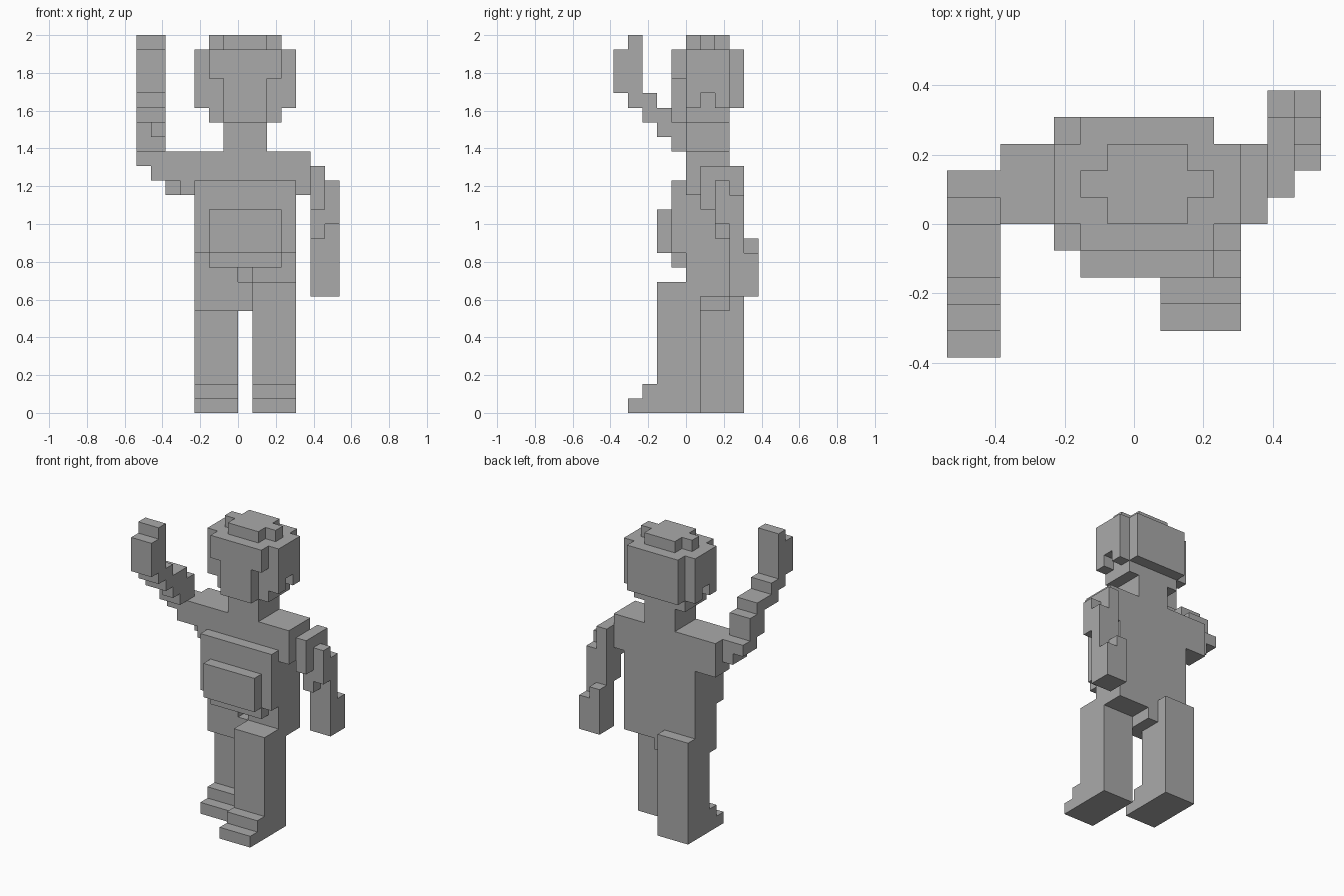
import bpy
import bmesh
from mathutils import Vector

UNIT = 2 / 26  # edge of one block

cube = bpy.data.objects.get("Cube")
if cube:
    bpy.data.objects.remove(cube, do_unlink=True)

grey = bpy.data.materials.new("plain grey")
grey.use_nodes = True
colour = (0.4, 0.4, 0.4, 1)
grey.diffuse_color = colour
grey.node_tree.nodes["Principled BSDF"].inputs["Base Color"].default_value = colour


def cells(x, y, z):
    """All block cells inside the three (start, end) ranges."""
    return {(i, j, k) for i in range(*x) for j in range(*y) for k in range(*z)}


def build(name, filled):
    """Skin a set of cells with merged flat outer faces."""
    bm = bmesh.new()
    for cell in filled:
        for axis in range(3):
            for side in (0, 1):
                step = [0, 0, 0]
                step[axis] = 2 * side - 1
                if tuple(c + s for c, s in zip(cell, step)) in filled:
                    continue
                corners = []
                for u, v in ((0, 0), (1, 0), (1, 1), (0, 1)):
                    p = Vector(cell)
                    p[axis] += side
                    p[(axis + 1) % 3] += u
                    p[(axis + 2) % 3] += v
                    corners.append(bm.verts.new(p * UNIT))
                bm.faces.new(corners if side else corners[::-1])
    bmesh.ops.remove_doubles(bm, verts=bm.verts, dist=UNIT / 100)
    bmesh.ops.dissolve_limit(bm, angle_limit=0.01, verts=bm.verts, edges=bm.edges)
    mesh = bpy.data.meshes.new(name)
    bm.to_mesh(mesh)
    bm.free()
    mesh.materials.append(grey)
    bpy.context.collection.objects.link(bpy.data.objects.new(name, mesh))


# Head: skull, jaw, back of hair, fringe, face
head = cells((-3, 4), (0, 3), (21, 25))
head |= cells((-2, 3), (0, 3), (20, 21))
head |= cells((-2, 3), (3, 4), (21, 25))
head |= cells((-2, 3), (-1, 0), (23, 25))
head |= cells((-1, 2), (-1, 0), (20, 23))
# Ear notches
for x in (-3, 3):
    head -= cells((x, x + 1), (1, 2), (21, 22))
build("head", head)

# Crown
build("crown", cells((-1, 2), (0, 3), (25, 26)) | cells((-2, 3), (1, 2), (25, 26)))

# Neck
build("neck", cells((-1, 2), (0, 3), (18, 20)))

# Torso with shoulders, hips and a small front recess
torso = cells((-3, 4), (0, 3), (8, 16))
torso |= cells((-3, 1), (0, 3), (7, 8))
torso |= cells((-5, 5), (0, 3), (15, 18))
torso -= cells((-5, -4), (0, 1), (15, 16))
torso -= cells((0, 1), (0, 1), (9, 10))
build("torso", torso)

# Chest and belly plates
build("chest_plate", cells((-3, 4), (-1, 0), (11, 16)) | cells((-2, 3), (-1, 0), (10, 11)))
build("belly_plate", cells((-2, 3), (-2, -1), (11, 14)))

# Legs in mid stride, each with a stepped toe
for name, x, y in (("left_leg", 1, -2), ("right_leg", -3, 1)):
    leg = cells((x, x + 3), (y, y + 3), (0, 9))
    for height in (1, 2):
        leg |= cells((x, x + 3), (y - 3 + height, y), (0, height))
    build(name, leg)

# Lowered left arm: inner half, outer half
arm = cells((5, 6), (1, 4), (14, 17))
arm |= cells((5, 6), (2, 4), (12, 14))
arm |= cells((6, 7), (2, 3), (13, 16))
arm |= cells((6, 7), (3, 4), (12, 15))
build("left_arm", arm)
hand = cells((5, 7), (3, 5), (8, 12))
hand -= cells((6, 7), (4, 5), (11, 12))
build("left_hand", hand)

# Raised right arm: elbow and stepped forearm
arm = cells((-6, -5), (0, 2), (16, 17))
for bottom, front, back in ((17, 0, 2), (18, -1, 1), (19, -2, 1), (20, -3, 0), (21, -4, -2)):
    arm |= cells((-7, -5), (front, back), (bottom, bottom + 1))
arm -= cells((-7, -6), (-2, -1), (19, 20))
build("right_arm", arm)
build("right_hand", cells((-7, -5), (-5, -3), (22, 25)) | cells((-7, -5), (-4, -3), (25, 26)))
